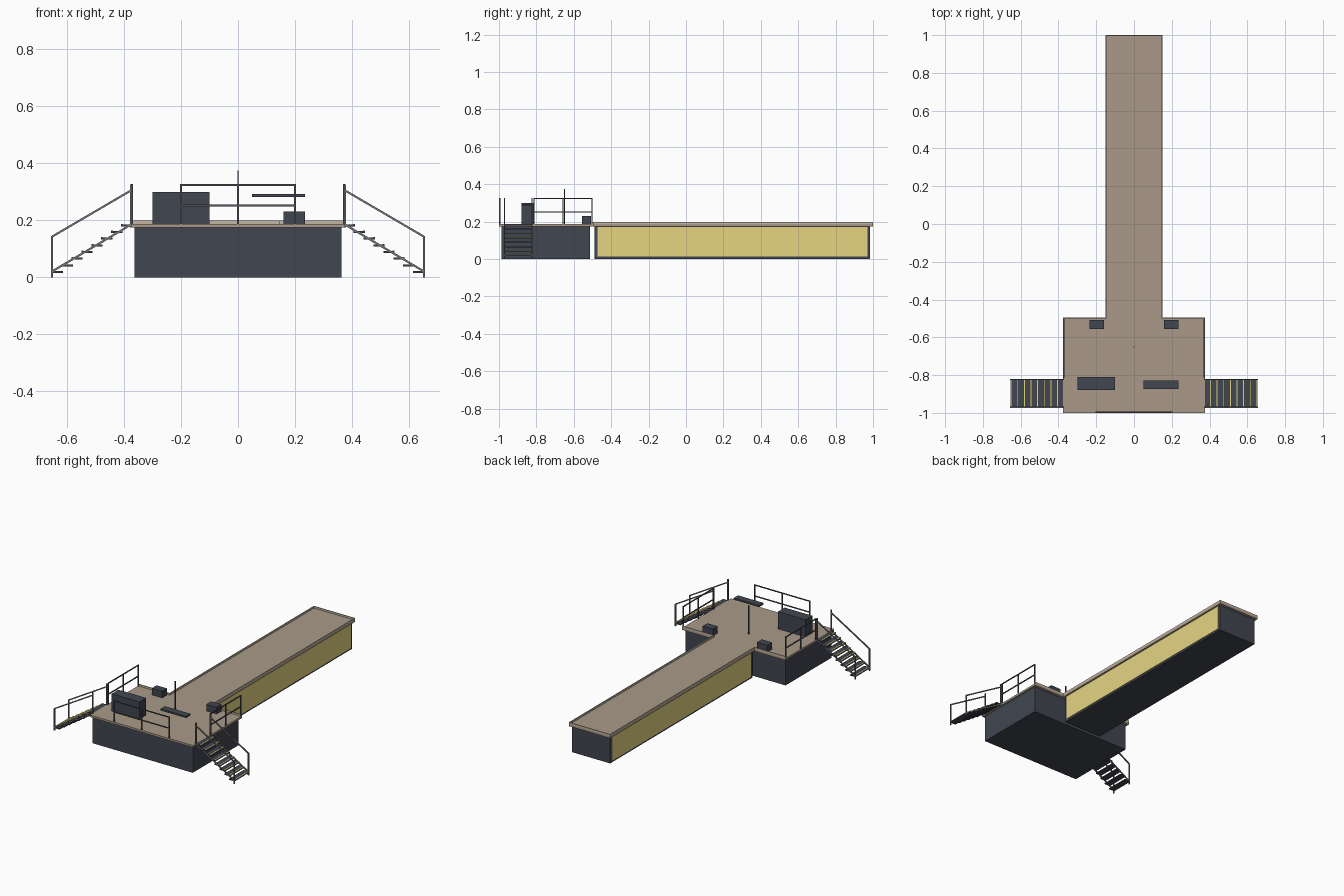
import bpy, bmesh
from mathutils import Vector

if "Cube" in bpy.data.objects:
    bpy.data.objects.remove(bpy.data.objects["Cube"])


def material(name, rgb):
    m = bpy.data.materials.new(name)
    lin = [((c / 255 + 0.055) / 1.055) ** 2.4 for c in rgb]
    m.diffuse_color = (*lin, 1)
    m.use_nodes = True
    m.node_tree.nodes["Principled BSDF"].inputs["Base Color"].default_value = m.diffuse_color
    return m


TAN = material("tan_deck", (170, 154, 136))
TRIM = material("light_tan_trim", (196, 183, 165))
SLATE = material("dark_slate", (65, 70, 80))
RAIL = material("dark_grey_rail", (84, 85, 92))
METAL = material("grey_metal", (118, 119, 122))
YELLOW = material("pale_yellow", (230, 212, 130))


def finish(name, bm, mat):
    bmesh.ops.recalc_face_normals(bm, faces=bm.faces)
    me = bpy.data.meshes.new(name)
    bm.to_mesh(me)
    bm.free()
    me.materials.append(mat)
    ob = bpy.data.objects.new(name, me)
    bpy.context.collection.objects.link(ob)
    return ob


def add_box(bm, x0, x1, y0, y1, z0, z1):
    vs = bmesh.ops.create_cube(bm, size=1)["verts"]
    for v in vs:
        v.co = Vector((x0 if v.co.x < 0 else x1,
                       y0 if v.co.y < 0 else y1,
                       z0 if v.co.z < 0 else z1))


def boxes(name, mat, *dims):
    bm = bmesh.new()
    for d in dims:
        add_box(bm, *d)
    return finish(name, bm, mat)


def bars(name, mat, segments, w=0.007):
    """Square bars between pairs of points."""
    bm = bmesh.new()
    for a, b in segments:
        a, b = Vector(a), Vector(b)
        d = b - a
        # keep the bar sides upright and square to the stage
        up = d.normalized()
        side = Vector((0, 1, 0)) if abs(up.y) < 0.5 else Vector((1, 0, 0))
        third = side.cross(up)
        vs = bmesh.ops.create_cube(bm, size=1)["verts"]
        for v in vs:
            c = v.co.copy()
            v.co = (a + b) / 2 + side * c.x * w + third * c.y * w + d * c.z
    return finish(name, bm, mat)


def railing(name, a, b):
    """Three posts, a top rail and a middle rail."""
    a, b = Vector(a), Vector(b)
    up = Vector((0, 0, 1))
    segs = [(p, p + up * 0.14) for p in (a, (a + b) / 2, b)]
    segs += [(a + up * h, b + up * h) for h in (0.065, 0.137)]
    bars(name, RAIL, segs, 0.006)


DECK = 0.187

# Main stage and runway bodies
boxes("stage_base", SLATE, (-0.363, 0.363, -0.987, -0.513, 0, 0.174))
boxes("runway_base", SLATE, (-0.138, 0.138, -0.49, 0.983, 0, 0.174))

# Decks
boxes("stage_deck", TAN, (-0.375, 0.375, -1, -0.495, 0.174, DECK))
boxes("runway_deck", TAN, (-0.15, 0.15, -0.495, 1, 0.174, DECK))

# Raised lip round the runway and along the back of the stage
W = 0.005
lip = [(-0.15, 0.15, 1 - W, 1, DECK, 0.199)]
for s in (-1, 1):
    lip.append((*sorted((s * (0.15 - W), s * 0.15)), -0.495, 1 - W, DECK, 0.199))
    lip.append((*sorted((s * (0.15 - W), s * 0.375)), -0.495 - W, -0.495, DECK, 0.199))
boxes("edge_lip", TRIM, *lip)

for s, side in ((-1, "left"), (1, "right")):
    # Yellow runway panel
    boxes(side + "_runway_panel", YELLOW,
          (*sorted((s * 0.137, s * 0.142)), -0.473, 0.97, 0.012, 0.172))

    # Stair treads with yellow nosings
    treads, nosings = [], []
    for i in range(8):
        x, z = 0.37 + 0.035 * i, 0.186 - 0.0234 * i
        treads.append((*sorted((s * x, s * (x + 0.04))), -0.97, -0.82, z - 0.007, z))
        nosings.append((*sorted((s * (x + 0.033), s * (x + 0.04))),
                        -0.968, -0.822, z - 0.001, z + 0.0015))
    boxes(side + "_stair_treads", SLATE, *treads)
    boxes(side + "_stair_nosings", YELLOW, *nosings)

    # Stair handrails and stringers
    segs = []
    for y in (-0.97, -0.823):
        segs += [((s * 0.375, y, 0.175), (s * 0.375, y, 0.325)),
                 ((s * 0.652, y, 0), (s * 0.652, y, 0.145)),
                 ((s * 0.375, y, 0.305), (s * 0.652, y, 0.143)),
                 ((s * 0.375, y, 0.185), (s * 0.652, y, 0.021))]
    bars(side + "_stair_rails", METAL, segs)

    # Side railing and floor monitor
    railing(side + "_side_railing", (s * 0.372, -0.813, DECK), (s * 0.372, -0.503, DECK))
    boxes(side + "_floor_monitor", SLATE,
          (*sorted((s * 0.16, s * 0.235)), -0.557, -0.508, DECK, 0.231))

# Front railing
railing("front_railing", (-0.2, -0.996, DECK), (0.2, -0.996, DECK))

# Stage equipment
boxes("equipment_cabinet", SLATE, (-0.3, -0.1, -0.88, -0.81, DECK, 0.3))
boxes("keyboard", SLATE, (0.05, 0.235, -0.874, -0.829, 0.282, 0.293))
bars("microphone_stand", SLATE, [((0, -0.65, DECK), (0, -0.65, 0.375))], 0.005)
